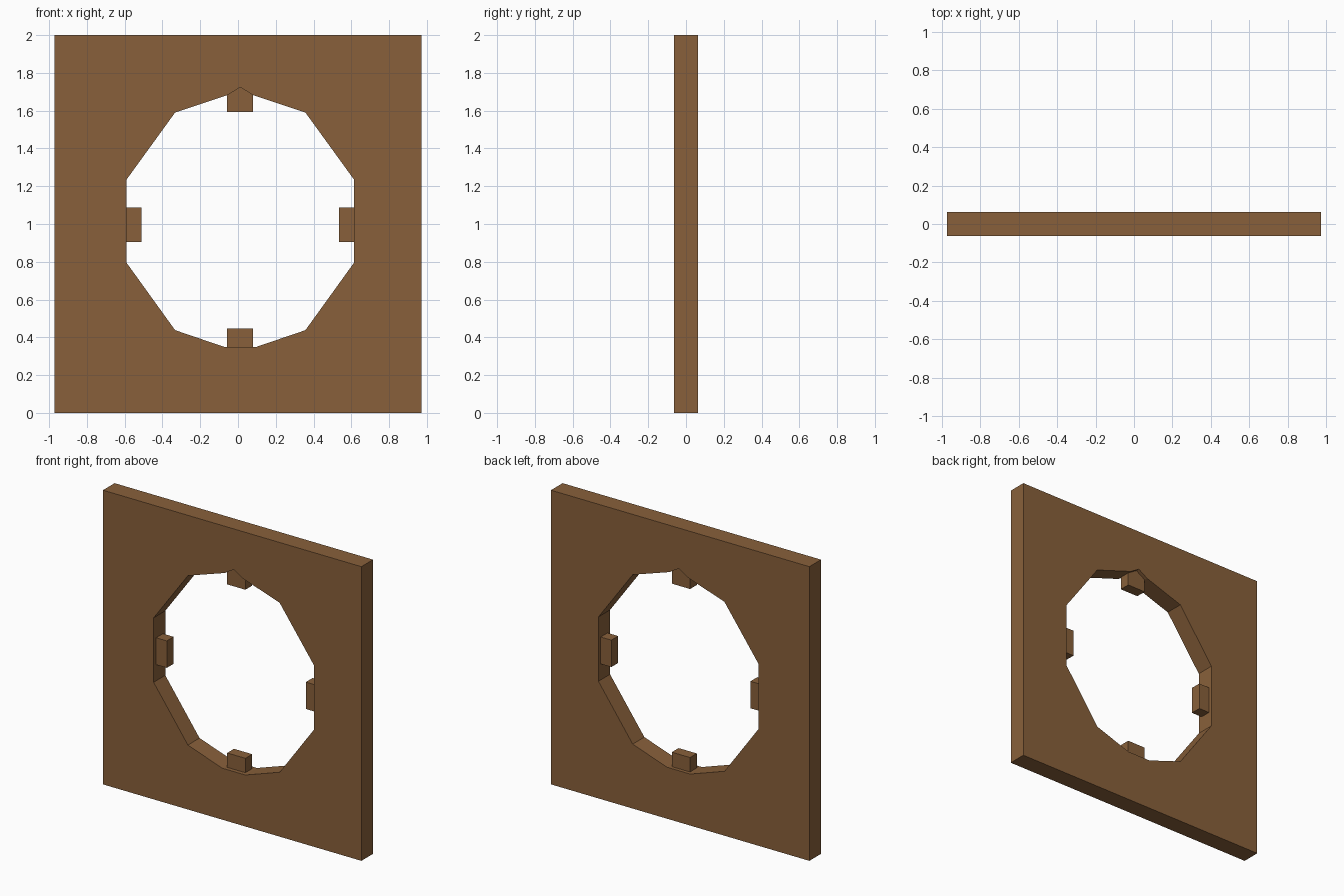
import bpy, bmesh
from mathutils import Vector

if "Cube" in bpy.data.objects:
    bpy.data.objects.remove(bpy.data.objects["Cube"])

wood = bpy.data.materials.new("brown wood")
wood.diffuse_color = (0.25, 0.118, 0.043, 1)
wood.use_nodes = True
wood.node_tree.nodes["Principled BSDF"].inputs["Base Color"].default_value = wood.diffuse_color


def finish(name, bm):
    bmesh.ops.recalc_face_normals(bm, faces=bm.faces)
    mesh = bpy.data.meshes.new(name)
    bm.to_mesh(mesh)
    bm.free()
    mesh.materials.append(wood)
    obj = bpy.data.objects.new(name, mesh)
    bpy.context.collection.objects.link(obj)
    return obj


def block(name, x0, x1, z0, z1, y0=-0.035, y1=0.038):
    bm = bmesh.new()
    bmesh.ops.create_cube(bm, size=1)
    for v in bm.verts:
        v.co = (x1 if v.co.x > 0 else x0,
                y1 if v.co.y > 0 else y0,
                z1 if v.co.z > 0 else z0)
    return finish(name, bm)


# Square panel with a faceted opening cut through it
HALF_T = 0.0625
CX = 0.012
outer = [(-0.972, 0), (0.972, 0), (0.972, 2), (-0.972, 2)]
half = [(0.087, 0.35), (0.345, 0.438), (0.603, 0.796),
        (0.603, 1.234), (0.345, 1.59), (0.068, 1.682)]
hole = ([(CX + x, z) for x, z in half] + [(CX, 1.724)]
        + [(CX - x, z) for x, z in reversed(half)])

bm = bmesh.new()
edges = []
for loop in (outer, hole):
    vs = [bm.verts.new((x, -HALF_T, z)) for x, z in loop]
    edges += [bm.edges.new((vs[i - 1], vs[i])) for i in range(len(vs))]
bmesh.ops.triangle_fill(bm, edges=edges, use_beauty=True, normal=Vector((0, -1, 0)))
ext = bmesh.ops.extrude_face_region(bm, geom=bm.faces[:], use_keep_orig=True)
bmesh.ops.translate(bm, vec=(0, 2 * HALF_T, 0),
                    verts=[g for g in ext["geom"] if isinstance(g, bmesh.types.BMVert)])
finish("panel", bm)

# Four small tabs around the opening
block("top_tab", -0.057, 0.08, 1.594, 1.724)
block("bottom_tab", -0.057, 0.08, 0.345, 0.448)
block("left_tab", -0.60, -0.511, 0.905, 1.088)
block("right_tab", 0.535, 0.624, 0.905, 1.088)
